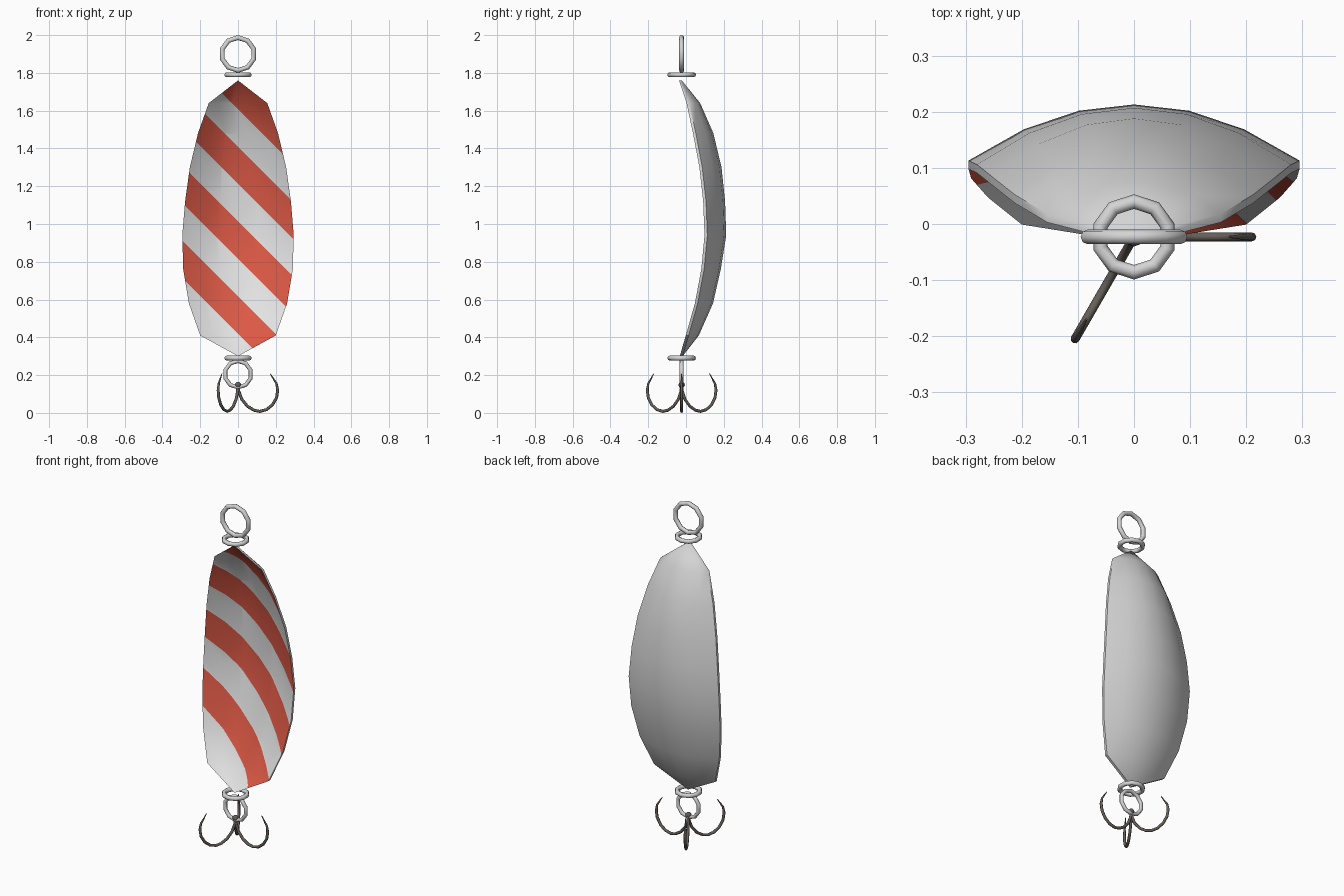
import bpy, bmesh, math
from mathutils import Vector

cube = bpy.data.objects.get("Cube")
if cube:
    bpy.data.objects.remove(cube)


def material(name, rgb, metallic=0.0):
    m = bpy.data.materials.new(name)
    m.use_nodes = True
    m.diffuse_color = (*rgb, 1)
    m.node_tree.nodes["Principled BSDF"].inputs["Base Color"].default_value = (*rgb, 1)
    return m


silver = material("silver", (0.66, 0.66, 0.66))
white = material("white paint", (0.78, 0.78, 0.78))
red = material("red paint", (0.72, 0.10, 0.06))
steel = material("dark steel", (0.13, 0.115, 0.10))
AXIS_Y = -0.023


def finish(bm, name, mats, angle=40):
    mesh = bpy.data.meshes.new(name)
    bm.to_mesh(mesh)
    bm.free()
    ob = bpy.data.objects.new(name, mesh)
    bpy.context.collection.objects.link(ob)
    for m in mats:
        mesh.materials.append(m)
    bpy.ops.object.select_all(action='DESELECT')
    ob.select_set(True)
    bpy.context.view_layer.objects.active = ob
    bpy.ops.object.shade_smooth_by_angle(angle=math.radians(angle))
    return ob


# Spoon blade: stations of height, half width, back centre y, back edge y
STATIONS = [(1.64, .155, .075, .018), (1.48, .212, .145, .052),
            (1.30, .255, .188, .086), (1.12, .280, .207, .106),
            (0.94, .295, .213, .113), (0.76, .290, .184, .096),
            (0.58, .260, .143, .062), (0.41, .200, .068, .014)]
TIPS = [(0, -.022, 1.76), (0, -.018, 0.30)]
THICK = 0.015
COLS = 6
STRIPE, STRIPE_START = 0.198, 0.42


def blade_skin(bm, dy):
    grid = []
    for z, w, yc, ye in STATIONS:
        us = [2 * i / COLS - 1 for i in range(COLS + 1)]
        grid.append([bm.verts.new((w * u, yc + (ye - yc) * u * u + dy, z)) for u in us])
    top, low = [bm.verts.new((x, y + dy, z)) for x, y, z in TIPS]
    faces = []
    for i in range(COLS):
        faces.append(bm.faces.new((top, grid[0][i], grid[0][i + 1])))
        faces.append(bm.faces.new((low, grid[-1][i + 1], grid[-1][i])))
        for a, b in zip(grid, grid[1:]):
            faces.append(bm.faces.new((a[i], b[i], b[i + 1], a[i + 1])))
    rim = [top] + [r[-1] for r in grid] + [low] + [r[0] for r in reversed(grid)]
    return faces, rim


bm = bmesh.new()
front_faces, front_rim = blade_skin(bm, -THICK)
back_faces, back_rim = blade_skin(bm, 0)
for f in back_faces:
    f.normal_flip()
for i in range(len(front_rim)):
    j = (i + 1) % len(front_rim)
    bm.faces.new((front_rim[i], front_rim[j], back_rim[j], back_rim[i]))
bmesh.ops.recalc_face_normals(bm, faces=bm.faces)
for f in front_faces:
    f.material_index = 1

# Diagonal stripes cut into the painted front
for k in range(7):
    painted = [f for f in bm.faces if f.material_index == 1]
    geom = painted + list({e for f in painted for e in f.edges}) \
        + list({v for f in painted for v in f.verts})
    bmesh.ops.bisect_plane(bm, geom=geom, dist=1e-5, plane_no=(1, 0, 1),
                           plane_co=(0, 0, STRIPE_START + k * STRIPE))
for f in bm.faces:
    if f.material_index == 1:
        c = f.calc_center_median()
        if math.floor((c.x + c.z - STRIPE_START) / STRIPE) % 2 == 0:
            f.material_index = 2
finish(bm, "spoon_blade", [silver, white, red])


def tube(name, points, radii, mat, closed=False, sides=8):
    """Sweep a round section along a planar path."""
    bm = bmesh.new()
    n = len(points)
    pts = [Vector(p) for p in points]
    normal = (pts[1] - pts[0]).cross(pts[n // 2] - pts[0]).normalized()
    rings = []
    for i, p in enumerate(pts):
        a = pts[i - 1] if closed or i else p
        b = pts[(i + 1) % n] if closed or i < n - 1 else p
        side = (b - a).normalized().cross(normal)
        turns = [2 * math.pi * s / sides for s in range(sides)]
        rings.append([bm.verts.new(p + radii[i] * (side * math.cos(t) + normal * math.sin(t)))
                      for t in turns])
    for i in range(n if closed else n - 1):
        a, b = rings[i], rings[(i + 1) % n]
        for s in range(sides):
            t = (s + 1) % sides
            bm.faces.new((a[s], a[t], b[t], b[s]))
    if not closed:
        bm.faces.new(rings[0])
        bm.faces.new(rings[-1])
    bmesh.ops.recalc_face_normals(bm, faces=bm.faces)
    return finish(bm, name, [mat], 60)


# Split rings, ten-sided
def split_ring(name, z, major, minor, upright):
    path = []
    for i in range(10):
        t = math.pi / 2 + 2 * math.pi * i / 10
        c, s = major * math.cos(t), major * math.sin(t)
        path.append((c, AXIS_Y, z + s) if upright else (c, AXIS_Y + s, z))
    tube(name, path, [minor] * 10, silver, closed=True)


split_ring("top_line_ring", 1.90, .087, .013, True)
split_ring("top_eye_ring", 1.79, .063, .013, False)
split_ring("bottom_eye_ring", 0.29, .063, .013, False)
split_ring("bottom_hook_ring", 0.205, .070, .011, True)

# Treble hook: three bent prongs around one shank
PRONG = [(0, .16), (.004, .115), (.02, .072), (.05, .035), (.085, .014), (.115, .008),
         (.15, .017), (.182, .042), (.204, .08), (.21, .12), (.204, .155), (.17, .208)]
for k in range(3):
    a = 2 * math.pi * k / 3
    path = [(r * math.cos(a), AXIS_Y + r * math.sin(a), z) for r, z in PRONG]
    tube(f"hook_prong_{k + 1}", path, [.008] * 10 + [.006, .002], steel)

bm = bmesh.new()
bmesh.ops.create_uvsphere(bm, u_segments=10, v_segments=6, radius=.017)
bmesh.ops.translate(bm, verts=bm.verts, vec=(0, AXIS_Y, .148))
finish(bm, "hook_eye", [steel], 60)
